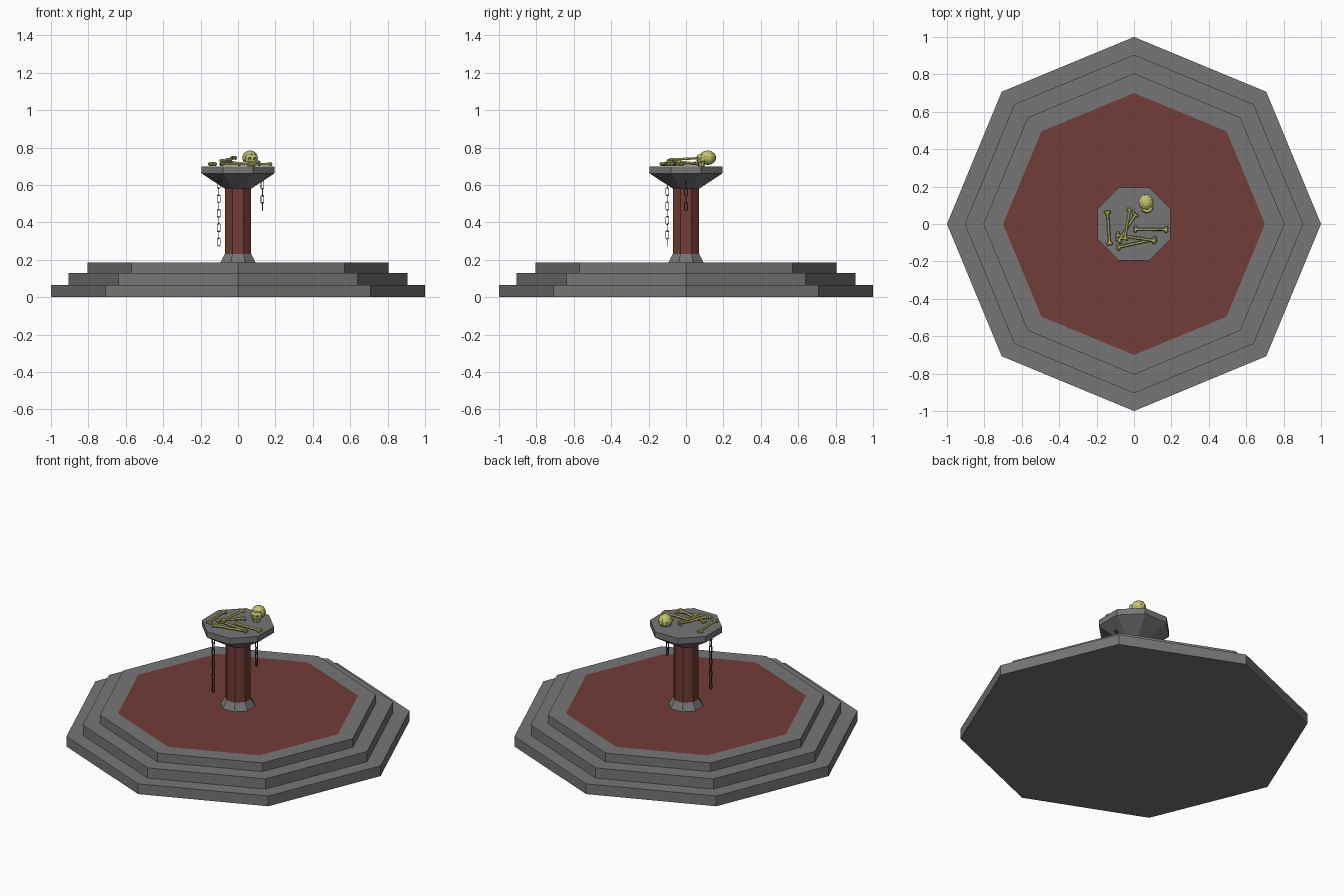
import bpy, bmesh, math
from mathutils import Vector, Matrix

if "Cube" in bpy.data.objects:
    bpy.data.objects.remove(bpy.data.objects["Cube"])


def material(name, rgb):
    m = bpy.data.materials.new(name)
    m.diffuse_color = (*rgb, 1)
    m.use_nodes = True
    m.node_tree.nodes["Principled BSDF"].inputs["Base Color"].default_value = m.diffuse_color
    return m


RED = material("dark_red", (0.17, 0.045, 0.038))
BONE = material("bone", (0.55, 0.55, 0.16))
STONE = material("stone", (0.18, 0.18, 0.18))
IRON = material("iron", (0.06, 0.06, 0.06))


def finish(name, bm, mats):
    bmesh.ops.recalc_face_normals(bm, faces=bm.faces)
    me = bpy.data.meshes.new(name)
    bm.to_mesh(me)
    bm.free()
    for m in mats:
        me.materials.append(m)
    ob = bpy.data.objects.new(name, me)
    bpy.context.collection.objects.link(ob)
    return ob


def turned(bm, profile, sides=8, phase=0.0, mtx=Matrix()):
    """Faceted solid from (radius, z) rings; returns the top cap."""
    rings = [[bm.verts.new(mtx @ Vector((r * math.cos(phase + i * math.tau / sides),
                                         r * math.sin(phase + i * math.tau / sides), z)))
              for i in range(sides)] for r, z in profile]
    for a, b in zip(rings, rings[1:]):
        for i in range(sides):
            j = (i + 1) % sides
            bm.faces.new((a[i], a[j], b[j], b[i]))
    bm.faces.new(rings[0][::-1])
    return bm.faces.new(rings[-1])


# Stepped dais with a red floor panel
bm = bmesh.new()
panel = turned(bm, [(1, 0), (1, .065), (.905, .065), (.905, .13),
                    (.805, .13), (.805, .185), (.7, .185)])
panel.material_index = 1
finish("stepped_dais", bm, [STONE, RED])

# Pedestal: flats face the axes
HALF = math.pi / 8
K = 1 / math.cos(HALF)
for name, profile, mat in (
        ("pedestal_foot", [(.095, .184), (.07, .232)], STONE),
        ("pedestal_column", [(.069, .225), (.069, .585)], RED),
        ("pedestal_bowl", [(.07, .58), (.195, .662), (.195, .70)], STONE)):
    bm = bmesh.new()
    turned(bm, [(r * K, z) for r, z in profile], 8, HALF)
    finish(name, bm, [mat])


# Hanging chains of alternating oval links
def chain(name, x, y, top, count, pitch=.0385):
    bm = bmesh.new()
    for n in range(count):
        zc = top - n * pitch
        rot = Matrix.Rotation(n * math.pi / 2, 4, 'Z')
        rings = []
        for i in range(8):
            a = (i + .5) * math.tau / 8
            d = Vector((math.cos(a), 0, math.sin(a)))
            mid = Vector((d.x * .0085, 0, d.z * .009 + math.copysign(.013, d.z)))
            ring = []
            for k in range(4):
                t = (k + .5) * math.tau / 4
                p = mid + d * .0034 * math.cos(t) + Vector((0, .0034 * math.sin(t), 0))
                ring.append(bm.verts.new(rot @ p + Vector((x, y, zc))))
            rings.append(ring)
        for i in range(8):
            a, b = rings[i], rings[(i + 1) % 8]
            for k in range(4):
                bm.faces.new((a[k], a[(k + 1) % 4], b[(k + 1) % 4], b[k]))
    finish(name, bm, [IRON])


chain("long_chain", -.103, -.1, .603, 9)
chain("short_chain", .13, 0, .6, 4)


# Loose bones: six-sided shaft with two knuckles at each end
def bone(name, p, q):
    p, q = Vector(p), Vector(q)
    axis = q - p
    L = axis.length
    mtx = Matrix.Translation(p) @ axis.to_track_quat('Z', 'Y').to_matrix().to_4x4()
    side = mtx.to_3x3().inverted() @ axis.cross(Vector((0, 0, 1))).normalized()
    bm = bmesh.new()
    turned(bm, [(.011, .004), (.0075, .03), (.0075, L - .03), (.011, L - .004)], 6, 0, mtx)
    for z in (.007, L - .007):
        for s in (-1, 1):
            c = Vector((0, 0, z)) + side * s * .009
            bmesh.ops.create_icosphere(bm, subdivisions=1, radius=.0115,
                                       matrix=mtx @ Matrix.Translation(c))
    finish(name, bm, [BONE])


for i, (p, q) in enumerate((
        ((-.142, .07, .712), (-.13, -.112, .712)),
        ((-.09, -.125, .712), (.12, -.08, .712)),
        ((-.095, -.058, .712), (.115, -.09, .722)),
        ((.0, -.027, .712), (.18, -.03, .712)),
        ((.012, .055, .714), (-.085, -.095, .73)),
        ((-.022, .085, .745), (-.05, -.085, .735)))):
    bone(f"bone_{i + 1}", p, q)

# Skull facing the front, turned a little: cranium, brow and upper jaw
place = Matrix.Translation((.066, .108, .70)) @ Matrix.Rotation(.22, 4, 'Z')
bm = bmesh.new()
bmesh.ops.create_uvsphere(bm, u_segments=10, v_segments=7, radius=1,
                          matrix=place @ Matrix.Translation((0, .008, .046))
                          @ Matrix.Diagonal((.041, .046, .039, 1)))
cranium = finish("skull_cranium", bm, [BONE])

bm = bmesh.new()
turned(bm, [(.021, 0), (.026, .018), (.035, .028), (.036, .05), (.028, .064)], 8, HALF,
       place @ Matrix.Translation((0, -.025, 0)) @ Matrix.Diagonal((1, .75, 1, 1)))
face = finish("skull_face", bm, [BONE])

# Eye and nose sockets cut from both skull pieces
bm = bmesh.new()
for x, z, r in ((-.0145, .04, .0095), (.0145, .04, .0095), (0, .022, .0055)):
    bmesh.ops.create_icosphere(bm, subdivisions=1, radius=r,
                               matrix=place @ Matrix.Translation((x, -.05, z))
                               @ Matrix.Diagonal((1, 1.6, 1, 1)))
cutter = finish("socket_cutter", bm, [])
cutter.hide_render = True
cutter.hide_set(True)
for ob in (cranium, face):
    m = ob.modifiers.new("sockets", 'BOOLEAN')
    m.operation, m.object, m.solver = 'DIFFERENCE', cutter, 'EXACT'
